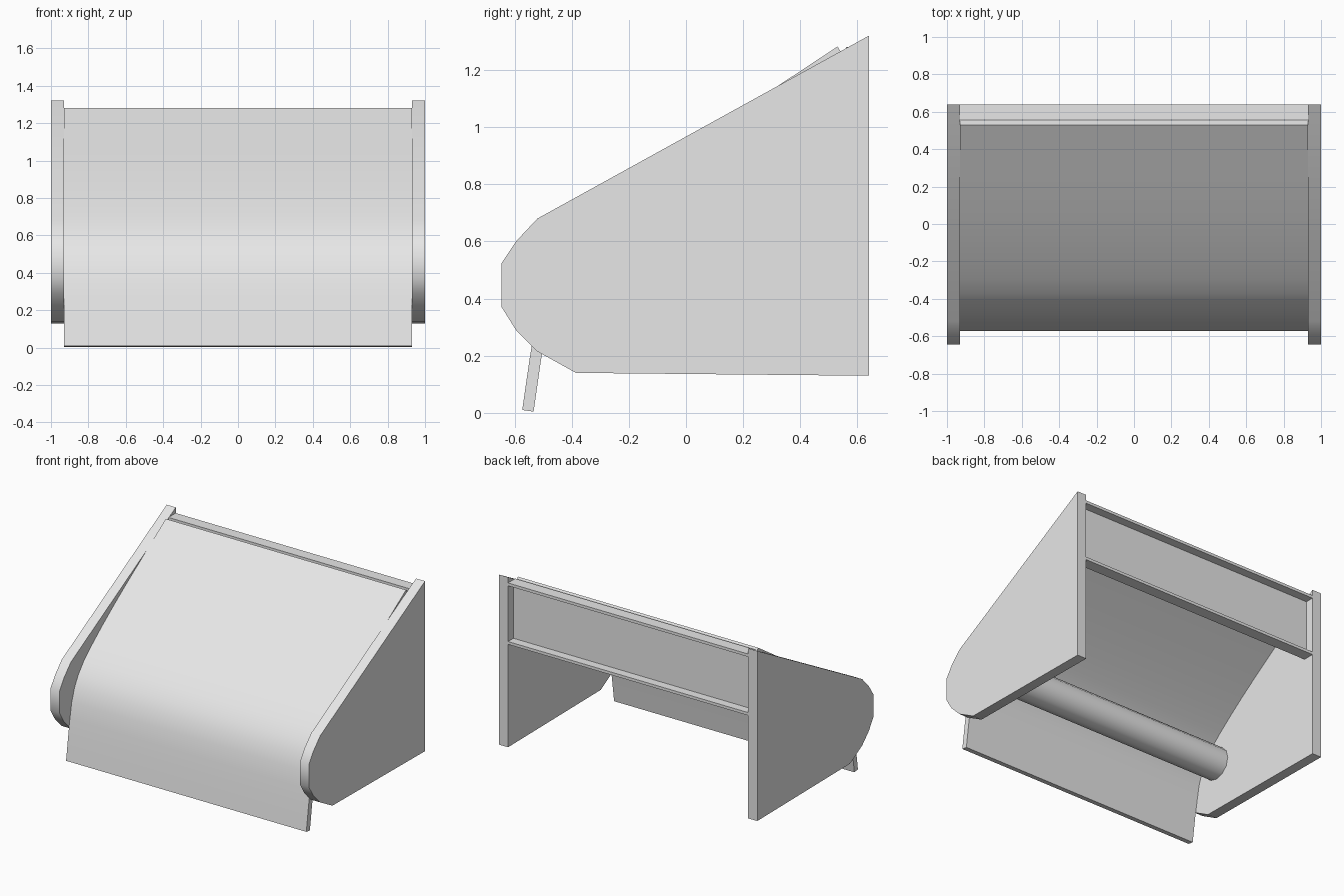
import bpy, bmesh, math
from mathutils import Vector, Matrix

cube = bpy.data.objects.get("Cube")
if cube:
    bpy.data.objects.remove(cube, do_unlink=True)

grey = bpy.data.materials.new("light_grey")
grey.use_nodes = True
COLOUR = (0.8, 0.8, 0.8, 1)
grey.diffuse_color = COLOUR
grey.node_tree.nodes["Principled BSDF"].inputs["Base Color"].default_value = COLOUR

INNER = 0.93  # inner face of the side panels


def finish(name, bm, angle):
    bmesh.ops.recalc_face_normals(bm, faces=bm.faces[:])
    mesh = bpy.data.meshes.new(name)
    bm.to_mesh(mesh)
    bm.free()
    mesh.materials.append(grey)
    obj = bpy.data.objects.new(name, mesh)
    bpy.context.collection.objects.link(obj)
    bpy.ops.object.select_all(action='DESELECT')
    obj.select_set(True)
    bpy.context.view_layer.objects.active = obj
    bpy.ops.object.shade_smooth_by_angle(angle=math.radians(angle))
    return obj


def prism(name, profile, x0, x1, angle=40):
    """Extrude a closed (y, z) profile along x."""
    bm = bmesh.new()
    face = bm.faces.new([bm.verts.new((x0, y, z)) for y, z in profile])
    new = bmesh.ops.extrude_face_region(bm, geom=[face])["geom"]
    moved = [v for v in new if isinstance(v, bmesh.types.BMVert)]
    bmesh.ops.translate(bm, verts=moved, vec=(x1 - x0, 0, 0))
    return finish(name, bm, angle)


def round_corners(points):
    """One pass of corner cutting that keeps both ends."""
    pts = [points[0]]
    for a, b in zip(points, points[1:]):
        pts += [a.lerp(b, 0.25), a.lerp(b, 0.75)]
    return pts + [points[-1]]


def thicken(points, depth):
    """Close an open path into a band by offsetting it to its right."""
    back = []
    for i, p in enumerate(points):
        d = (points[min(i + 1, len(points) - 1)] - points[max(i - 1, 0)]).normalized()
        back.append(p + Vector((d.y, -d.x)) * depth)
    return points + back[::-1]


# Side panels with a rounded nose
panel = [(0.64, 0.13), (0.64, 1.32), (-0.52, 0.68), (-0.595, 0.6), (-0.645, 0.525),
         (-0.645, 0.37), (-0.595, 0.29), (-0.52, 0.215), (-0.385, 0.14)]
prism("left_panel", panel, INNER, 1)
prism("right_panel", panel, -1, -INNER)

# Curved front sheet hanging below the panels
path = [Vector(p) for p in ((-0.573, 0.01), (-0.54, 0.24), (-0.5, 0.45), (-0.415, 0.6),
                            (-0.25, 0.745), (0, 0.93), (0.3, 1.13), (0.53, 1.282))]
prism("front_sheet", thicken(round_corners(path), 0.04), -INNER, INNER)

# Channel-shaped back rail, open to the rear
low, top, front, rear, t = 0.85, 1.28, 0.56, 0.64, 0.02
rail = [(rear, low), (rear, low + t), (front + t, low + t), (front + t, top - t),
        (rear, top - t), (rear, top), (front, top), (front, low)]
prism("back_rail", rail, -INNER, INNER)

# Roller between the panels
bm = bmesh.new()
bmesh.ops.create_cone(bm, cap_ends=True, segments=12, radius1=0.11, radius2=0.11,
                      depth=2 * INNER,
                      matrix=Matrix.Translation((0, -0.3, 0.47)) @ Matrix.Rotation(math.pi / 2, 4, 'Y'))
finish("roller", bm, 40)
